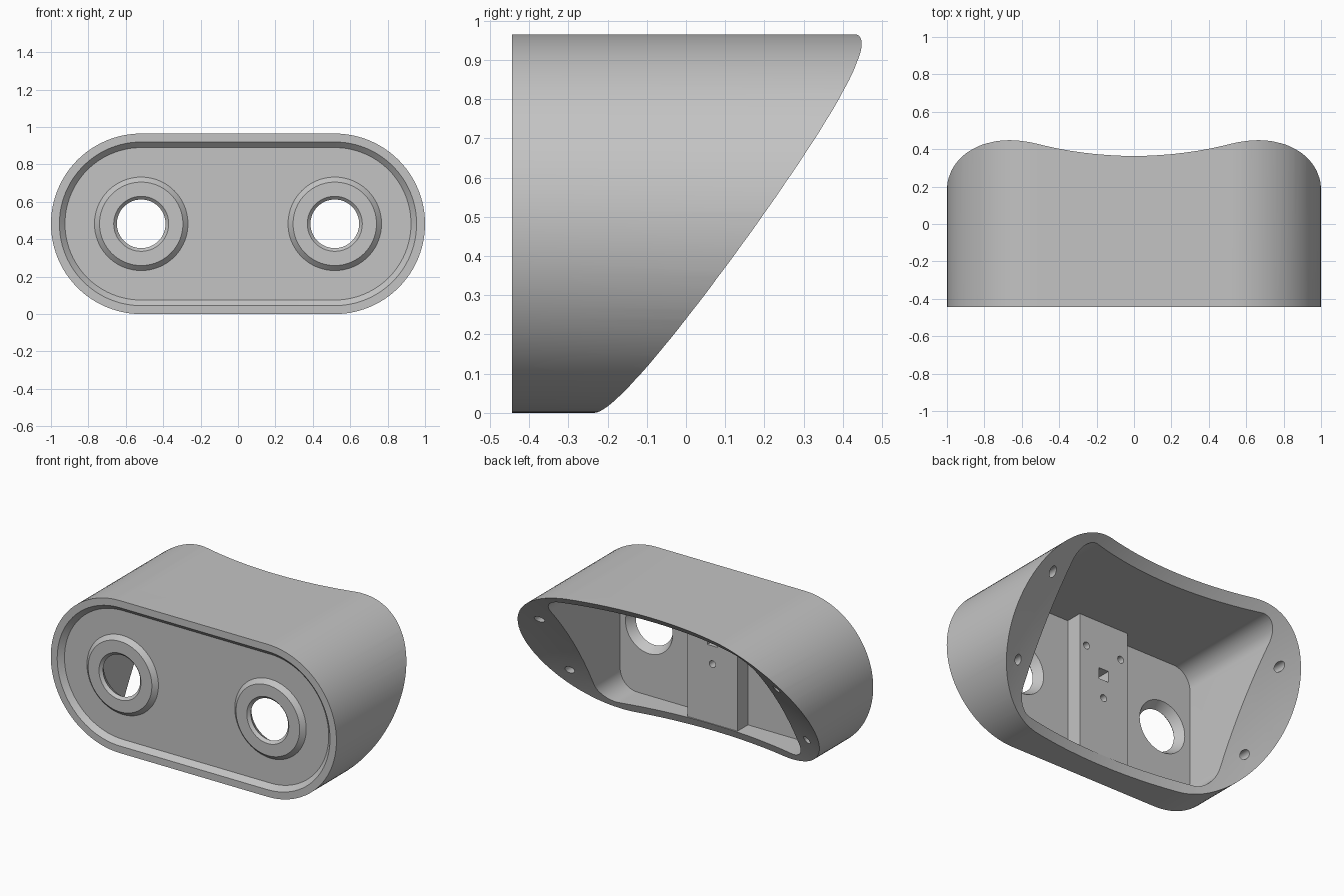
import bpy, bmesh, math
from mathutils import Vector

cube = bpy.data.objects.get("Cube")
if cube:
    bpy.data.objects.remove(cube, do_unlink=True)

MID = 0.4825          # mid height, also the end radius of the shell
FRONT = -0.444        # front rim plane
PANEL = -0.414        # recessed front panel
INSIDE = -0.37        # inner side of the front panel

grey = bpy.data.materials.new("plain_grey")
grey.use_nodes = True
grey.diffuse_color = (0.55, 0.55, 0.55, 1)
grey.node_tree.nodes["Principled BSDF"].inputs["Base Color"].default_value = (0.55, 0.55, 0.55, 1)


def outline(hx, hz, r, steps=24):
    """Rounded rectangle in x and z; equal values give a circle."""
    pts = []
    for k, (sx, sz) in enumerate(((1, 1), (-1, 1), (-1, -1), (1, -1))):
        for i in range(steps + 1):
            a = math.pi / 2 * (k + i / steps)
            p = Vector((sx * (hx - r) + r * math.cos(a), sz * (hz - r) + r * math.sin(a)))
            if not pts or ((p - pts[-1]).length > 1e-5 and (p - pts[0]).length > 1e-5):
                pts.append(p)
    return pts


def loft(name, rings, cx=0.0, cz=MID, steps=24):
    """Solid through rounded outlines (hx, hz, r, y) along y."""
    bm = bmesh.new()
    loops = [[bm.verts.new((cx + p.x, y, cz + p.y)) for p in outline(hx, hz, r, steps)]
             for hx, hz, r, y in rings]
    n = len(loops[0])
    for a, b in zip(loops, loops[1:]):
        for i in range(n):
            j = (i + 1) % n
            bm.faces.new((a[i], a[j], b[j], b[i]))
    bm.faces.new(loops[0])
    bm.faces.new(loops[-1])
    return finish(name, bm)


def round_loft(name, rings, cx, cz=MID, steps=16):
    return loft(name, [(r, r, r, y) for r, y in rings], cx, cz, steps)


def box(name, size, centre):
    bm = bmesh.new()
    bmesh.ops.create_cube(bm, size=1)
    bmesh.ops.scale(bm, vec=size, verts=bm.verts)
    bmesh.ops.translate(bm, vec=centre, verts=bm.verts)
    return finish(name, bm)


def finish(name, bm):
    bmesh.ops.recalc_face_normals(bm, faces=bm.faces)
    mesh = bpy.data.meshes.new(name)
    bm.to_mesh(mesh)
    bm.free()
    mesh.materials.append(grey)
    ob = bpy.data.objects.new(name, mesh)
    bpy.context.collection.objects.link(ob)
    return ob


def combine(target, tool, operation="DIFFERENCE"):
    mod = target.modifiers.new("combine", "BOOLEAN")
    mod.operation, mod.solver, mod.object = operation, "EXACT", tool
    bpy.context.view_layer.objects.active = target
    bpy.ops.object.modifier_apply(modifier=mod.name)
    bpy.data.objects.remove(tool, do_unlink=True)


# Outer shell with a hollow inside and a recessed front panel
shell = loft("housing", [(1, MID, MID, FRONT), (1, MID, MID, 0.7)])
combine(shell, loft("hollow", [(0.72, 0.43, 0.12, INSIDE), (0.72, 0.43, 0.12, 0.9)]))


def recess_ring(inset, y):
    return (1 - inset, MID - inset, MID - inset, y)


combine(shell, loft("recess", [recess_ring(0.035, FRONT - 0.01), recess_ring(0.045, FRONT),
                               recess_ring(0.075, PANEL)]))

# Mounting block on the inner side of the panel
combine(shell, box("block", (0.35, 0.125, 0.9), (0, -0.3275, MID)), "UNION")

# Raised rings with flared openings
for side in (-1, 1):
    x = side * 0.5175
    combine(shell, round_loft("ring", [(0.223, -0.441), (0.25, PANEL), (0.25, PANEL + 0.014)],
                              x, steps=24), "UNION")
    combine(shell, round_loft("opening", [(0.158, -0.452), (0.147, -0.441), (0.13, -0.424),
                                          (0.165, INSIDE), (0.172, INSIDE + 0.01)], x, steps=24))

# Back cut to the curve of a large sphere
bm = bmesh.new()
bmesh.ops.create_uvsphere(bm, u_segments=192, v_segments=96, radius=2.98)
bmesh.ops.translate(bm, vec=(0, 2.467, -1.146), verts=bm.verts)
combine(shell, finish("back_curve", bm))

# Screw holes in the thick side walls
for x in (-0.83, 0.83):
    for dz, depth_y in ((-0.218, -0.2), (0.218, 0.1)):
        combine(shell, round_loft("screw_hole", [(0.026, depth_y), (0.026, 0.6)], x, MID + dz, 6))

# Square socket and three small holes in the mounting block
combine(shell, box("socket", (0.07, 0.2, 0.07), (0, -0.25, 0.58)))
for x, z in ((-0.125, 0.725), (0.125, 0.725), (0, 0.43)):
    combine(shell, round_loft("block_hole", [(0.022, -0.35), (0.022, -0.1)], x, z, 6))

# Smooth curves, crisp edges
bpy.ops.object.select_all(action="DESELECT")
shell.select_set(True)
bpy.context.view_layer.objects.active = shell
bpy.ops.object.shade_smooth_by_angle(angle=math.radians(25))
